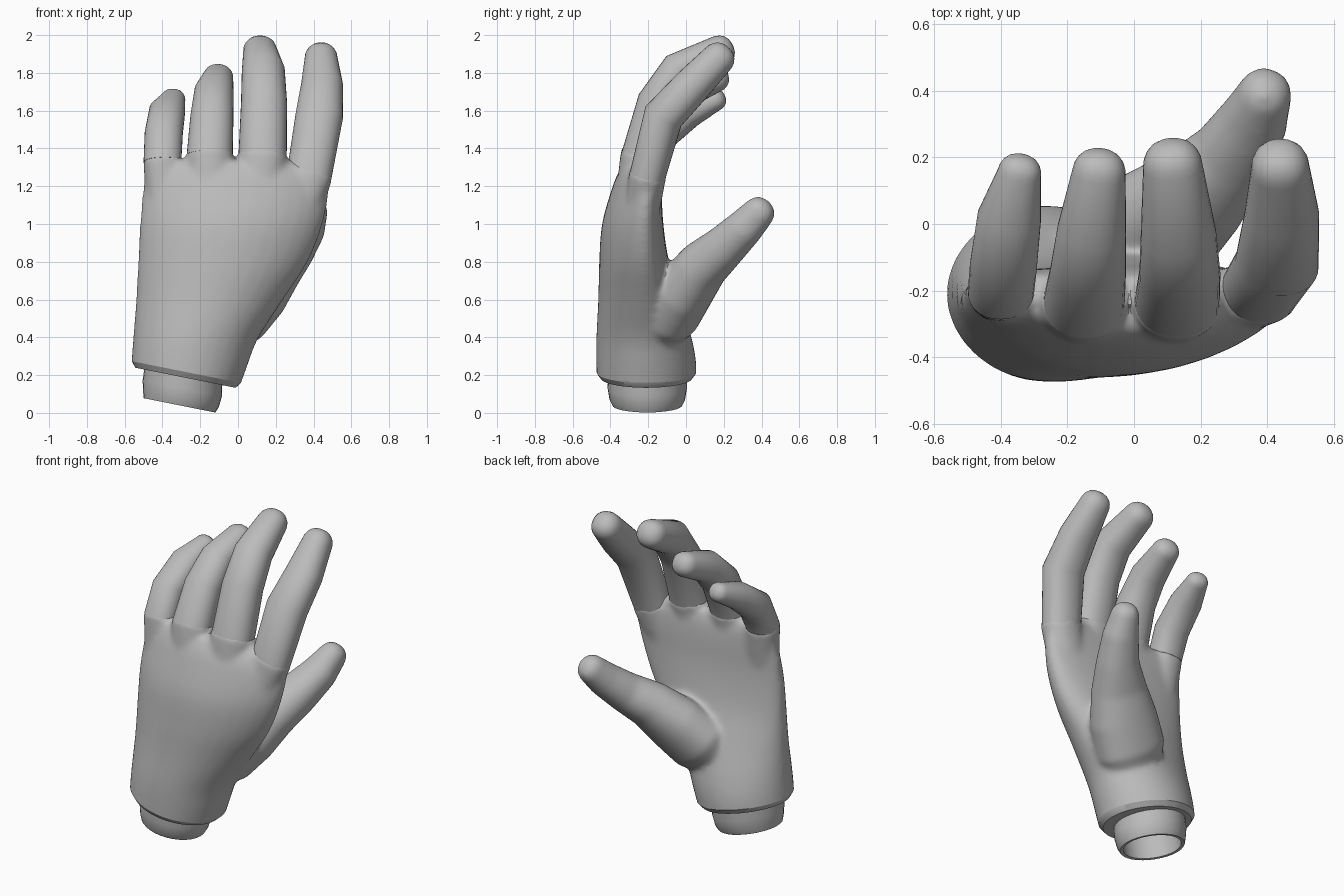
import bpy, bmesh
from math import sin, cos, pi, radians
from mathutils import Vector

SIDES = 32

cube = bpy.data.objects.get("Cube")
if cube:
    bpy.data.objects.remove(cube, do_unlink=True)

grey = bpy.data.materials.new("plain grey")
grey.use_nodes = True
grey.diffuse_color = (0.5, 0.5, 0.5, 1)
grey.node_tree.nodes["Principled BSDF"].inputs["Base Color"].default_value = (0.5, 0.5, 0.5, 1)


def rounded(power):
    """Unit outline: a circle at power 1, boxier below."""
    outline = []
    for i in range(SIDES):
        c, s = cos(2 * pi * i / SIDES), sin(2 * pi * i / SIDES)
        outline.append((abs(c) ** power * (1 if c > 0 else -1),
                        abs(s) ** power * (1 if s > 0 else -1)))
    return outline


def flat_ring(cx, cy, z, rx, ry, slope=0.0, arch=0.0):
    """Horizontal outline, optionally tilted along x, with its ends arched backwards."""
    return [Vector((cx + rx * u, cy + ry * v + arch * u * u, z + slope * rx * u))
            for u, v in rounded(1.02)]


def tube_rings(path):
    """Rings along a path of (x, y, z, half width, half depth), ending in a round tip."""
    pts = [Vector(p[:3]) for p in path]
    rings = []

    def add(centre, tangent, w, d):
        across = (Vector((1, 0, 0)) - tangent * tangent.x).normalized()
        deep = tangent.cross(across)
        rings.append([centre + across * w * u + deep * d * v for u, v in rounded(0.92)])

    for i, p in enumerate(path):
        before = (pts[i] - pts[max(i - 1, 0)]).normalized()
        after = (pts[min(i + 1, len(pts) - 1)] - pts[i]).normalized()
        tangent = (before + after).normalized()
        add(pts[i], tangent, p[3], p[4])
    w, d = path[-1][3:]
    for step in range(1, 6):
        a = step * pi / 2 / 5.3
        add(pts[-1] + tangent * d * sin(a), tangent, w * cos(a) ** 0.8, d * cos(a) ** 0.8)
    return rings


def smooth_rows(rows, steps=4):
    """Fill in rows along a smooth curve through the given ones."""
    ends = [rows[0]] + rows + [rows[-1]]
    result = []
    for p0, p1, p2, p3 in zip(ends, ends[1:], ends[2:], ends[3:]):
        for k in range(steps):
            t = k / steps
            result.append([b + t / 2 * (c - a + t * (2 * a - 5 * b + 4 * c - d
                                                     + t * (3 * b - 3 * c + d - a)))
                           for a, b, c, d in zip(p0, p1, p2, p3)])
    return result + [rows[-1]]


def loft(bm, rings):
    """Skin a closed solid over the rings."""
    loops = [[bm.verts.new(v) for v in ring] for ring in rings]
    for a, b in zip(loops, loops[1:]):
        for i in range(SIDES):
            j = (i + 1) % SIDES
            bm.faces.new((a[i], a[j], b[j], b[i]))
    bm.faces.new(loops[0][::-1])
    bm.faces.new(loops[-1])


def knuckle_stub(path):
    """Short sleeve that carries the palm skin just past the knuckle."""
    root, knuckle, joint = tube_rings(path)[:3]
    lip = [a.lerp(b, 0.09) for a, b in zip(knuckle, joint)]
    rings = []
    for ring in (root, knuckle, lip):
        mid = sum(ring, Vector()) / SIDES
        rings.append([mid + (v - mid) * 1.04 for v in ring])
    return rings


def finish(bm, name, angle=40):
    bmesh.ops.recalc_face_normals(bm, faces=bm.faces)
    mesh = bpy.data.meshes.new(name)
    bm.to_mesh(mesh)
    bm.free()
    mesh.materials.append(grey)
    for poly in mesh.polygons:
        poly.use_smooth = True
        poly.material_index = 0
    mesh.set_sharp_from_angle(angle=radians(angle))
    obj = bpy.data.objects.new(name, mesh)
    bpy.context.collection.objects.link(obj)
    return obj


# Palm outline: height, left edge, right edge, front, back, arch
PALM = [
    (0.05, -0.57, -0.02, -0.47, 0.05, 0),
    (0.25, -0.565, 0.05, -0.475, 0.055, 0),
    (0.40, -0.555, 0.11, -0.475, 0.03, 0.01),
    (0.60, -0.54, 0.24, -0.465, -0.03, 0.03),
    (0.80, -0.53, 0.37, -0.46, -0.09, 0.05),
    (1.00, -0.52, 0.45, -0.445, -0.12, 0.06),
    (1.18, -0.505, 0.483, -0.395, -0.13, 0.06),
    (1.27, -0.49, 0.46, -0.36, -0.14, 0.06),
    (1.33, -0.44, 0.36, -0.32, -0.16, 0.05),
]

# Finger paths: root in the palm, knuckle, joints, end
FINGERS = {
    "index_finger": [(0.27, -0.25, 0.98, 0.11, 0.09), (0.375, -0.205, 1.25, 0.12, 0.095),
                     (0.43, -0.12, 1.57, 0.126, 0.108), (0.445, 0.03, 1.73, 0.112, 0.1),
                     (0.44, 0.165, 1.87, 0.088, 0.088)],
    "middle_finger": [(0.1, -0.28, 1.05, 0.12, 0.1), (0.13, -0.235, 1.35, 0.128, 0.11),
                      (0.138, -0.15, 1.64, 0.122, 0.11), (0.134, -0.035, 1.81, 0.114, 0.105),
                      (0.117, 0.17, 1.91, 0.09, 0.086)],
    "ring_finger": [(-0.14, -0.28, 1.05, 0.115, 0.1), (-0.15, -0.235, 1.36, 0.122, 0.11),
                    (-0.138, -0.145, 1.57, 0.114, 0.105), (-0.127, -0.02, 1.70, 0.104, 0.095),
                    (-0.106, 0.15, 1.77, 0.081, 0.076)],
    "little_finger": [(-0.37, -0.23, 1.05, 0.1, 0.08), (-0.4, -0.2, 1.33, 0.1, 0.09),
                      (-0.393, -0.13, 1.48, 0.101, 0.095), (-0.375, 0.02, 1.595, 0.096, 0.083),
                      (-0.345, 0.15, 1.655, 0.066, 0.06)],
}

# Thumb path, starting in the broad mound at its root
THUMB = [(-0.13, -0.13, 0.43, 0.15, 0.11), (-0.04, -0.08, 0.53, 0.215, 0.16),
         (0.08, 0.0, 0.66, 0.205, 0.155), (0.19, 0.09, 0.78, 0.165, 0.137),
         (0.29, 0.2, 0.875, 0.125, 0.117), (0.36, 0.31, 0.98, 0.105, 0.101),
         (0.39, 0.38, 1.055, 0.084, 0.088)]

# Palm, finger sleeves and thumb fused into one skin
bm = bmesh.new()
loft(bm, [flat_ring((l + r) / 2, (f + b) / 2, z, (r - l) / 2, (b - f) / 2, arch=arch)
          for z, l, r, f, b, arch in smooth_rows(PALM)])
loft(bm, tube_rings(THUMB))
for path in FINGERS.values():
    loft(bm, knuckle_stub(path))
body = finish(bm, "palm_blank")
fuse = body.modifiers.new("fuse", "REMESH")
fuse.mode = "VOXEL"
fuse.voxel_size = 0.013
soften = body.modifiers.new("soften", "SMOOTH")
soften.factor = 0.5
soften.iterations = 20
graph = bpy.context.evaluated_depsgraph_get()
fused = bpy.data.meshes.new_from_object(body.evaluated_get(graph))
bpy.data.objects.remove(body, do_unlink=True)

# Slanted cuff with a chamfered rim
bm = bmesh.new()
bm.from_mesh(fused)
bpy.data.meshes.remove(fused)
slant = Vector((0.2, 0, 1)).normalized()
bmesh.ops.bisect_plane(bm, geom=bm.verts[:] + bm.edges[:] + bm.faces[:],
                       plane_co=(-0.27, -0.2, 0.215), plane_no=slant, clear_inner=True)
bmesh.ops.remove_doubles(bm, verts=bm.verts, dist=0.0005)
rim = [e for e in bm.edges if e.is_boundary]
out = bmesh.ops.extrude_edge_only(bm, edges=rim)["geom"]
verts = [g for g in out if isinstance(g, bmesh.types.BMVert)]
centre = sum((v.co for v in verts), Vector()) / len(verts)
for v in verts:
    v.co = centre + (v.co - centre) * 0.92 - slant * 0.03
bmesh.ops.holes_fill(bm, edges=[e for e in bm.edges if e.is_boundary], sides=0)
finish(bm, "palm_and_thumb", 30)

# Four jointed fingers
for name, path in FINGERS.items():
    bm = bmesh.new()
    loft(bm, tube_rings(path)[1:])
    finish(bm, name)

# Hollow wrist plug
bm = bmesh.new()
loft(bm, [flat_ring(cx, -0.205, z, rx, ry, slope=-0.2) for cx, z, rx, ry in (
    (-0.285, 0.2, 0.17, 0.175), (-0.31, 0.042, 0.17, 0.165), (-0.31, 0.04, 0.19, 0.185),
    (-0.302, 0.07, 0.2, 0.2), (-0.295, 0.13, 0.21, 0.21), (-0.28, 0.3, 0.2, 0.205))])
finish(bm, "wrist_plug")
